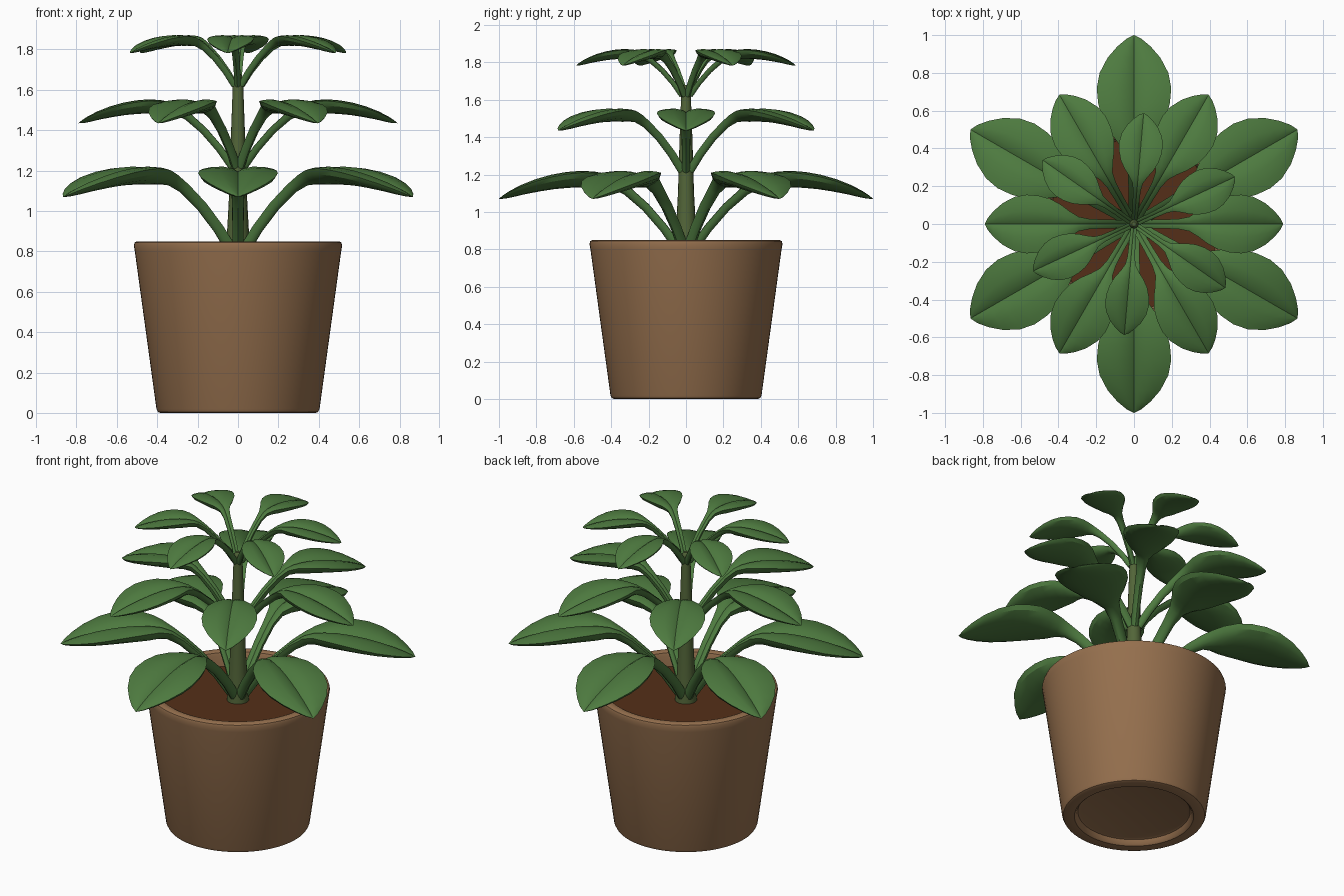
import bpy, bmesh, math
from mathutils import Vector

if "Cube" in bpy.data.objects:
    bpy.data.objects.remove(bpy.data.objects["Cube"])


def material(name, rgb):
    m = bpy.data.materials.new(name)
    m.diffuse_color = (*rgb, 1)
    m.use_nodes = True
    m.node_tree.nodes["Principled BSDF"].inputs["Base Color"].default_value = m.diffuse_color
    return m


leaf_mat = material("leaf_green", (0.075, 0.195, 0.05))
stem_mat = material("stem_green", (0.085, 0.13, 0.04))
pot_mat = material("clay", (0.30, 0.16, 0.075))
soil_mat = material("soil", (0.09, 0.028, 0.009))


def loft(name, rings, mat, angle=35):
    """Join equal-sized closed rings of points, capping both ends."""
    bm = bmesh.new()
    vs = [[bm.verts.new(p) for p in ring] for ring in rings]
    n = len(vs[0])
    for a, b in zip(vs, vs[1:]):
        for i in range(n):
            j = (i + 1) % n
            bm.faces.new((a[i], a[j], b[j], b[i]))
    bm.faces.new(vs[0])
    bm.faces.new(vs[-1])
    bmesh.ops.remove_doubles(bm, verts=bm.verts, dist=1e-5)
    bmesh.ops.recalc_face_normals(bm, faces=bm.faces)
    me = bpy.data.meshes.new(name)
    bm.to_mesh(me)
    bm.free()
    me.materials.append(mat)
    ob = bpy.data.objects.new(name, me)
    bpy.context.collection.objects.link(ob)
    bpy.ops.object.select_all(action='DESELECT')
    ob.select_set(True)
    bpy.context.view_layer.objects.active = ob
    bpy.ops.object.shade_smooth_by_angle(angle=math.radians(angle))
    return ob


def lathe(name, profile, mat, sides):
    rings = [[(r * math.cos(math.tau * i / sides), r * math.sin(math.tau * i / sides), z)
              for i in range(sides)] for r, z in profile]
    return loft(name, rings, mat)


# Pot: recessed foot, tapered wall, rounded rim, hollow top
lathe("pot", [(0.30, 0.035), (0.315, 0.03), (0.325, 0.008), (0.335, 0.0), (0.385, 0.0),
              (0.397, 0.005), (0.404, 0.02), (0.511, 0.80), (0.516, 0.83), (0.512, 0.844),
              (0.50, 0.85), (0.475, 0.85), (0.463, 0.845), (0.457, 0.83), (0.445, 0.74)],
      pot_mat, 64)
lathe("soil", [(0.447, 0.74), (0.449, 0.765)], soil_mat, 64)

# Stem: tapered with a rounded tip
lathe("stem", [(0.064, 0.75), (0.055, 0.88), (0.043, 1.1), (0.034, 1.4), (0.026, 1.62),
               (0.022, 1.665), (0.012, 1.68)], stem_mat, 16)

# Leaf path stations: radius, height, half width, underside depth
STATIONS = [(0.02, -0.40, 0.028, 0.045), (0.10, -0.285, 0.028, 0.045),
            (0.20, -0.17, 0.03, 0.045), (0.30, -0.08, 0.034, 0.048),
            (0.37, -0.032, 0.048, 0.058), (0.43, -0.01, 0.085, 0.07),
            (0.49, -0.002, 0.13, 0.078), (0.56, 0.0, 0.168, 0.078),
            (0.64, -0.008, 0.19, 0.074), (0.72, -0.023, 0.197, 0.067),
            (0.80, -0.045, 0.182, 0.058), (0.88, -0.074, 0.14, 0.045),
            (0.94, -0.102, 0.088, 0.032), (0.98, -0.125, 0.04, 0.017),
            (1.0, -0.14, 0.0, 0.0)]


def leaf(name, scale, top, degrees):
    pts = [Vector((r, 0, z)) for r, z, w, d in STATIONS]
    rings = []
    for k, (r, z, w, d) in enumerate(STATIONS):
        t = (pts[min(k + 1, len(pts) - 1)] - pts[max(k - 1, 0)]).normalized()
        up = Vector((-t.z, 0, t.x))
        ring = []
        # grooved upper face, then convex underside
        for u, h in ((-1, 0), (-0.8, 0.04), (-0.45, 0.06), (-0.15, 0.0), (0, -0.10),
                     (0.15, 0.0), (0.45, 0.06), (0.8, 0.04), (1, 0)):
            ring.append(pts[k] + Vector((0, u * w, 0)) + up * h * w)
        for i in range(1, 8):
            a = math.pi * i / 8
            ring.append(pts[k] + Vector((0, math.cos(a) * w, 0)) - up * math.sin(a) * d)
        rings.append(ring)
    ob = loft(name, rings, leaf_mat, 32)
    ob.scale = (scale,) * 3
    ob.location.z = top
    ob.rotation_euler.z = math.radians(degrees)


# Three whorls of six leaves
for tier, scale, top, start in (("lower", 1.0, 1.21, 30), ("middle", 0.79, 1.545, 0),
                                ("upper", 0.59, 1.865, 25)):
    for i in range(6):
        leaf(f"{tier}_leaf_{i + 1}", scale, top, start + 60 * i)
